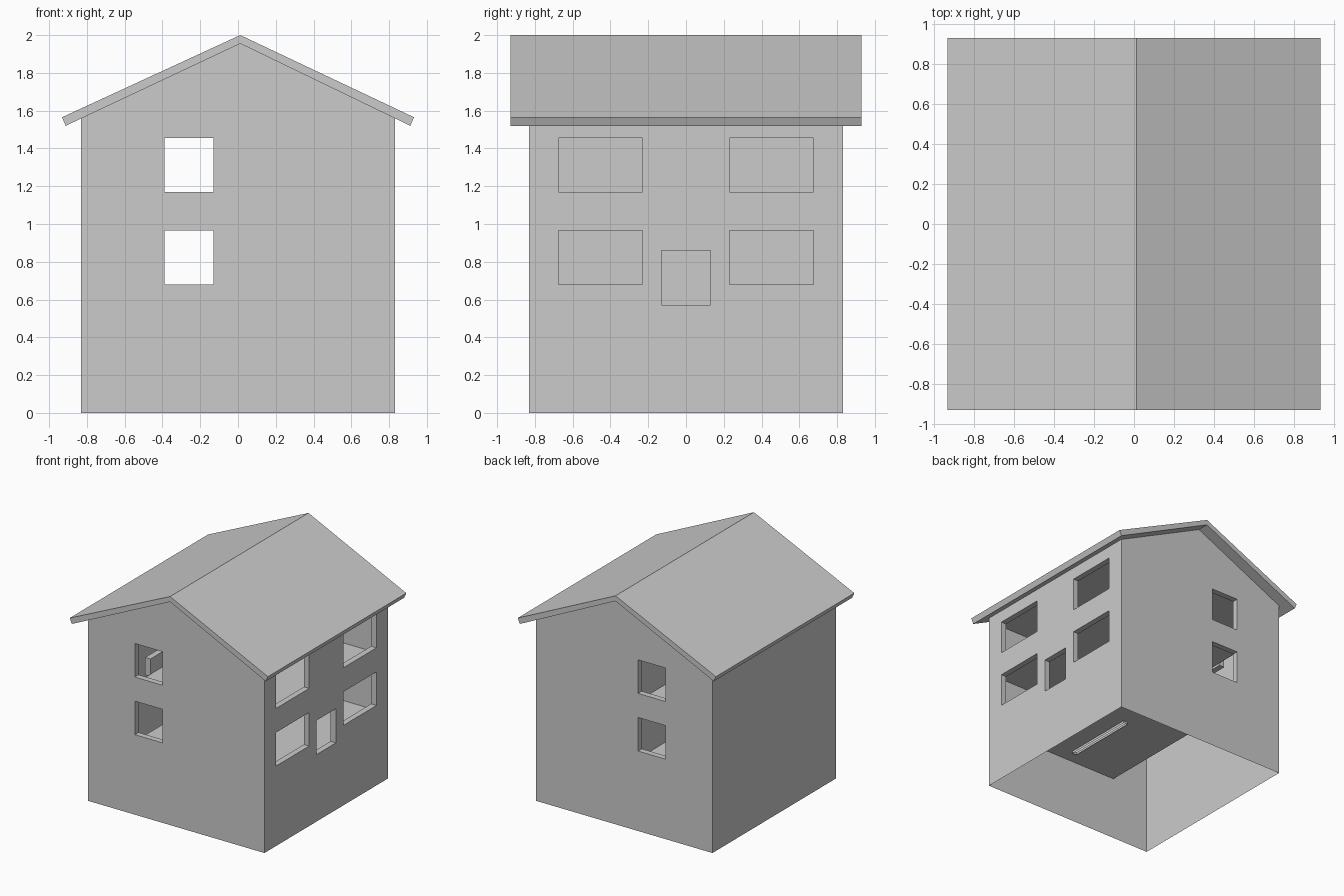
import bpy, bmesh
from mathutils import Vector

if "Cube" in bpy.data.objects:
    bpy.data.objects.remove(bpy.data.objects["Cube"])

W = 0.83          # half width of the walls
WALL_TOP = 1.56
BASE_TOP = 1.5    # gables start here
REVEAL = 0.05     # window depth
LOW, HIGH = (0.68, 0.965), (1.17, 1.455)   # window rows

grey = bpy.data.materials.new("plain grey")
grey.diffuse_color = (0.6, 0.6, 0.6, 1)
grey.use_nodes = True
grey.node_tree.nodes["Principled BSDF"].inputs["Base Color"].default_value = grey.diffuse_color


def finish(name, bm):
    bmesh.ops.remove_doubles(bm, verts=bm.verts, dist=1e-5)
    me = bpy.data.meshes.new(name)
    bm.to_mesh(me)
    bm.free()
    me.materials.append(grey)
    ob = bpy.data.objects.new(name, me)
    bpy.context.collection.objects.link(ob)
    return ob


def panel(name, origin, u, v, size, holes=(), depth=REVEAL, extra=None):
    """Flat sheet with rectangular holes (u0, u1, v0, v1) and reveals going inward."""
    o, u, v = Vector(origin), Vector(u), Vector(v)
    n = u.cross(v)
    bm = bmesh.new()

    def face(pts):
        bm.faces.new([bm.verts.new(o + u * a + v * b - n * d) for a, b, d in pts])

    u0, u1, v0, v1 = size
    us = sorted({u0, u1, *[c for h in holes for c in h[:2]]})
    vs = sorted({v0, v1, *[c for h in holes for c in h[2:]]})
    for a, b in zip(us, us[1:]):
        for c, d in zip(vs, vs[1:]):
            mu, mv = (a + b) / 2, (c + d) / 2
            if not any(h[0] < mu < h[1] and h[2] < mv < h[3] for h in holes):
                face([(a, c, 0), (b, c, 0), (b, d, 0), (a, d, 0)])
    for a, b, c, d in holes:
        ring = [(a, c), (b, c), (b, d), (a, d)]
        for p, q in zip(ring, ring[1:] + ring[:1]):
            face([(*p, 0), (*q, 0), (*q, depth), (*p, depth)])
    if extra:
        face([(a, b, 0) for a, b in extra])
    return finish(name, bm)


def box(name, x, y, z):
    bm = bmesh.new()
    bmesh.ops.create_cube(bm, size=1)
    for vert in bm.verts:
        for i, (lo, hi) in enumerate((x, y, z)):
            vert.co[i] = lo if vert.co[i] < 0 else hi
    return finish(name, bm)


# Front and back gable walls, each with two windows
for name, s in (("front_wall", 1), ("back_wall", -1)):
    a, b = sorted((-0.39 * s, -0.13 * s))
    gable = [(-W, BASE_TOP), (W, BASE_TOP), (W, WALL_TOP), (0.012 * s, 1.957), (-W, WALL_TOP)]
    panel(name, (0, -W * s, 0), (s, 0, 0), (0, 0, 1), (-W, W, 0, BASE_TOP),
          [(a, b, *row) for row in (LOW, HIGH)], extra=gable)

# Right wall with four wide windows and a small middle one; plain left wall
windows = [(a, b, *row) for a, b in ((-0.675, -0.23), (0.23, 0.675)) for row in (LOW, HIGH)]
windows.append((-0.13, 0.13, 0.57, 0.86))
panel("right_wall", (W, 0, 0), (0, 1, 0), (0, 0, 1), (-W, W, 0, WALL_TOP), windows)
panel("left_wall", (-W, 0, 0), (0, -1, 0), (0, 0, 1), (-W, W, 0, WALL_TOP))

# Floors leave an open stairwell along the left wall; the lower one has a narrow slot
panel("lower_floor", (0, 0, 0.55), (1, 0, 0), (0, 1, 0), (-0.48, W, -W, W),
      [(0.02, 0.06, -0.70, -0.06)], depth=0.02)
panel("upper_floor", (0, 0, 1.04), (1, 0, 0), (0, 1, 0), (-0.48, W, -W, W))
panel("ceiling", (0, 0, 1.53), (1, 0, 0), (0, 1, 0), (-W, W, -W, W))

# Inner wall and stairwell parapet
box("partition", (-0.05, 0.0), (-W, W), (0.55, 1.53))
box("stair_parapet", (-0.53, -0.48), (-0.49, 0.5), (1.02, 1.17))

# Pitched roof: chevron profile swept front to back
profile = [(-0.932, 1.565), (-0.912, 1.52), (0.012, 1.955),
           (0.912, 1.52), (0.932, 1.565), (0.012, 2.0)]
bm = bmesh.new()
front = [bm.verts.new((x, -0.93, z)) for x, z in profile]
back = [bm.verts.new((x, 0.93, z)) for x, z in profile]
for i in range(6):
    j = (i + 1) % 6
    bm.faces.new((front[i], front[j], back[j], back[i]))
for ring in (front, back):
    bm.faces.new((ring[0], ring[1], ring[2], ring[5]))
    bm.faces.new((ring[2], ring[3], ring[4], ring[5]))
bmesh.ops.recalc_face_normals(bm, faces=bm.faces)
finish("roof", bm)
